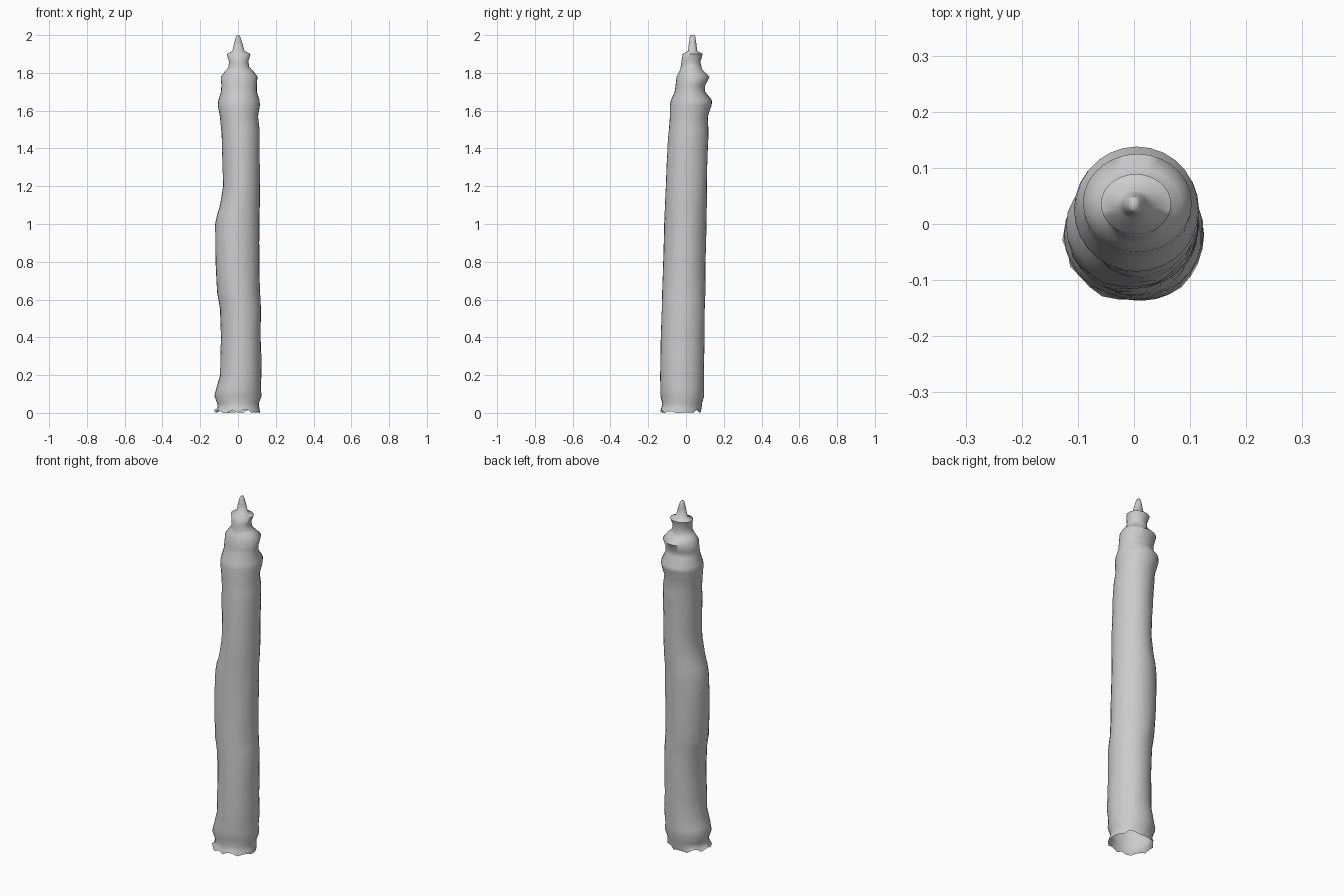
import bpy, bmesh, math, random

random.seed(4)
SIDES = 28


def lerp(table, z):
    # linear lookup of (z, low, high) rows
    for a, b in zip(table, table[1:]):
        if z <= b[0]:
            t = max(0.0, (z - a[0]) / (b[0] - a[0]))
            return [a[i] + (b[i] - a[i]) * t for i in (1, 2)]
    return table[-1][1:]


# Left and right outline from the front: z, x low, x high
front = [(0, -.125, .12), (.025, -.108, .113), (.05, -.11, .11), (.09, -.125, .125),
         (.13, -.115, .12), (.2, -.095, .125), (.4, -.09, .12), (.55, -.095, .122),
         (.63, -.11, .116), (.8, -.12, .113), (1.0, -.12, .114), (1.05, -.11, .114),
         (1.1, -.095, .115), (1.2, -.078, .115), (1.5, -.088, .115), (1.57, -.096, .106),
         (1.63, -.107, .116), (1.655, -.104, .114), (1.7, -.09, .1), (1.735, -.088, .1),
         (1.78, -.091, .103), (1.805, -.072, .085), (1.83, -.05, .06), (1.86, -.048, .055),
         (1.9, -.059, .066), (1.915, -.03, .035), (1.96, -.02, .022), (1.99, -.011, .012),
         (2, -.005, .006)]
# Front and back outline from the side: z, y low, y high
side = [(0, -.137, .08), (.05, -.125, .085), (.09, -.136, .096), (.2, -.138, .096),
        (.6, -.128, .101), (1.0, -.115, .107), (1.4, -.098, .115), (1.5, -.091, .119),
        (1.57, -.085, .115), (1.63, -.085, .136), (1.655, -.08, .138), (1.7, -.06, .101),
        (1.735, -.055, .102), (1.78, -.05, .125), (1.82, -.03, .085), (1.86, -.024, .076),
        (1.9, -.018, .089), (1.915, .01, .06), (1.99, .02, .05), (2, .025, .045)]

levels = sorted({r[0] for r in front} | {r[0] for r in side} | {.3, .7, .9, 1.3, 1.45})

bm = bmesh.new()
rings = []
for z in levels:
    x0, x1 = lerp(front, z)
    y0, y1 = lerp(side, z)
    ring = []
    for i in range(SIDES):
        a = 2 * math.pi * i / SIDES
        # ragged open rim at the base, slight hand-made unevenness on the shaft
        grow = 1 + (random.uniform(-.012, .012) if .1 < z < 1.55 else 0)
        zz = z
        if z == 0:
            zz = random.uniform(0, .018) if i % 3 else 0
            grow = random.uniform(.96, 1.03)
        ring.append(bm.verts.new(((x0 + x1) / 2 + (x1 - x0) / 2 * math.cos(a) * grow,
                                  (y0 + y1) / 2 + (y1 - y0) / 2 * math.sin(a) * grow, zz)))
    rings.append(ring)

# Skin between neighbouring rings, tip closed, base left open
for lo, hi in zip(rings, rings[1:]):
    for i in range(SIDES):
        j = (i + 1) % SIDES
        bm.faces.new((lo[i], lo[j], hi[j], hi[i]))
bm.faces.new(rings[-1])

mesh = bpy.data.meshes.new("stepped_column")
bm.to_mesh(mesh)
bm.free()
column = bpy.data.objects.new("stepped_column", mesh)
bpy.context.collection.objects.link(column)
bpy.context.view_layer.objects.active = column
column.select_set(True)
bpy.ops.object.shade_smooth_by_angle(angle=math.radians(70))
